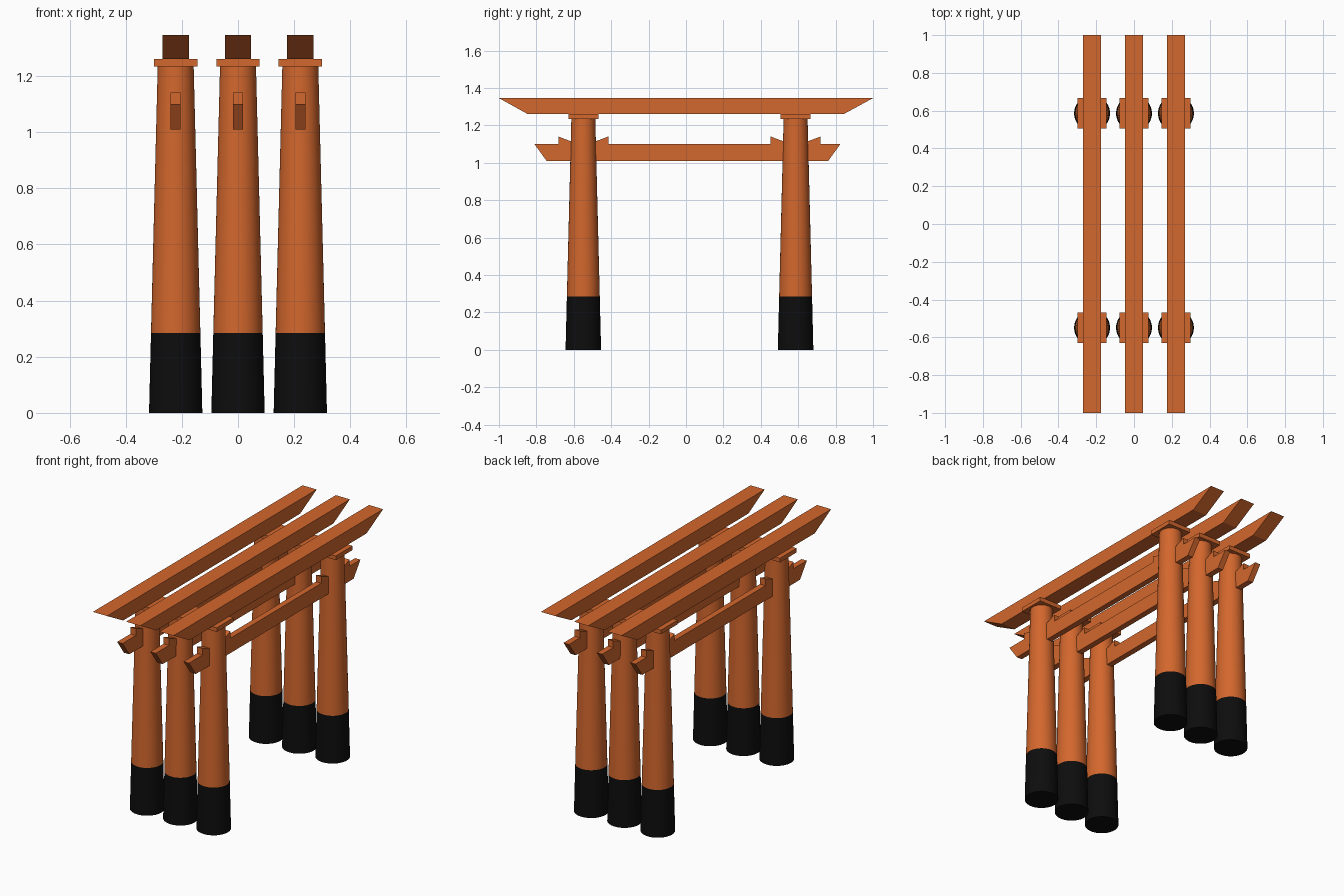
import bpy, bmesh, math

if "Cube" in bpy.data.objects:
    bpy.data.objects.remove(bpy.data.objects["Cube"])


def material(name, rgb):
    m = bpy.data.materials.new(name)
    m.diffuse_color = (*rgb, 1)
    m.use_nodes = True
    m.node_tree.nodes["Principled BSDF"].inputs["Base Color"].default_value = m.diffuse_color
    return m


ORANGE = material("vermilion", (0.65, 0.135, 0.026))
BLACK = material("black", (0.004, 0.004, 0.004))


def finish(name, bm, mats):
    bmesh.ops.recalc_face_normals(bm, faces=bm.faces)
    me = bpy.data.meshes.new(name)
    bm.to_mesh(me)
    bm.free()
    for m in mats:
        me.materials.append(m)
    ob = bpy.data.objects.new(name, me)
    bpy.context.collection.objects.link(ob)
    return ob


def prism(name, x, half_w, profile):
    """Extrude a (y, z) outline across x."""
    bm = bmesh.new()
    a = [bm.verts.new((x - half_w, y, z)) for y, z in profile]
    b = [bm.verts.new((x + half_w, y, z)) for y, z in profile]
    bm.faces.new(a)
    bm.faces.new(b[::-1])
    n = len(a)
    for i in range(n):
        j = (i + 1) % n
        bm.faces.new((a[i], a[j], b[j], b[i]))
    return finish(name, bm, [ORANGE])


def pillar(name, x, y):
    """Tapered round post with a black foot."""
    bm = bmesh.new()
    n = 48
    rings = []
    for r, z in ((0.095, 0), (0.088, 0.285), (0.064, 1.237)):
        rings.append([bm.verts.new((x + r * math.cos(2 * math.pi * i / n),
                                    y + r * math.sin(2 * math.pi * i / n), z))
                      for i in range(n)])
    bm.faces.new(rings[0][::-1]).material_index = 1
    bm.faces.new(rings[2])
    for k in range(2):
        for i in range(n):
            j = (i + 1) % n
            f = bm.faces.new((rings[k][i], rings[k][j], rings[k + 1][j], rings[k + 1][i]))
            f.smooth = True
            f.material_index = 1 - k
    for ring in (rings[0], rings[2]):
        for i in range(n):
            bm.edges.get((ring[i], ring[(i + 1) % n])).smooth = False
    return finish(name, bm, [ORANGE, BLACK])


for g, x in enumerate((-0.222, 0, 0.222), 1):
    # top lintel with undercut ends
    prism(f"top_lintel_{g}", x, 0.047,
          [(-0.845, 1.26), (0.842, 1.26), (1, 1.346), (-1, 1.346)])
    # lower tie beam
    prism(f"tie_beam_{g}", x, 0.018,
          [(-0.745, 1.01), (0.76, 1.01), (0.825, 1.10), (-0.81, 1.10)])
    for side, y in (("front", -0.549), ("back", 0.586)):
        pillar(f"{side}_pillar_{g}", x, y)
        # square cap plate
        prism(f"{side}_cap_{g}", x, 0.077,
              [(y - 0.08, 1.235), (y + 0.08, 1.235), (y + 0.08, 1.26), (y - 0.08, 1.26)])
        # wedges locking the tie beam on both sides of the pillar
        for k, s in (("outer", -1), ("inner", 1)):
            prism(f"{side}_{k}_wedge_{g}", x, 0.018,
                  [(y + s * 0.05, 1.10), (y + s * 0.134, 1.10),
                   (y + s * 0.134, 1.141), (y + s * 0.05, 1.109)])
